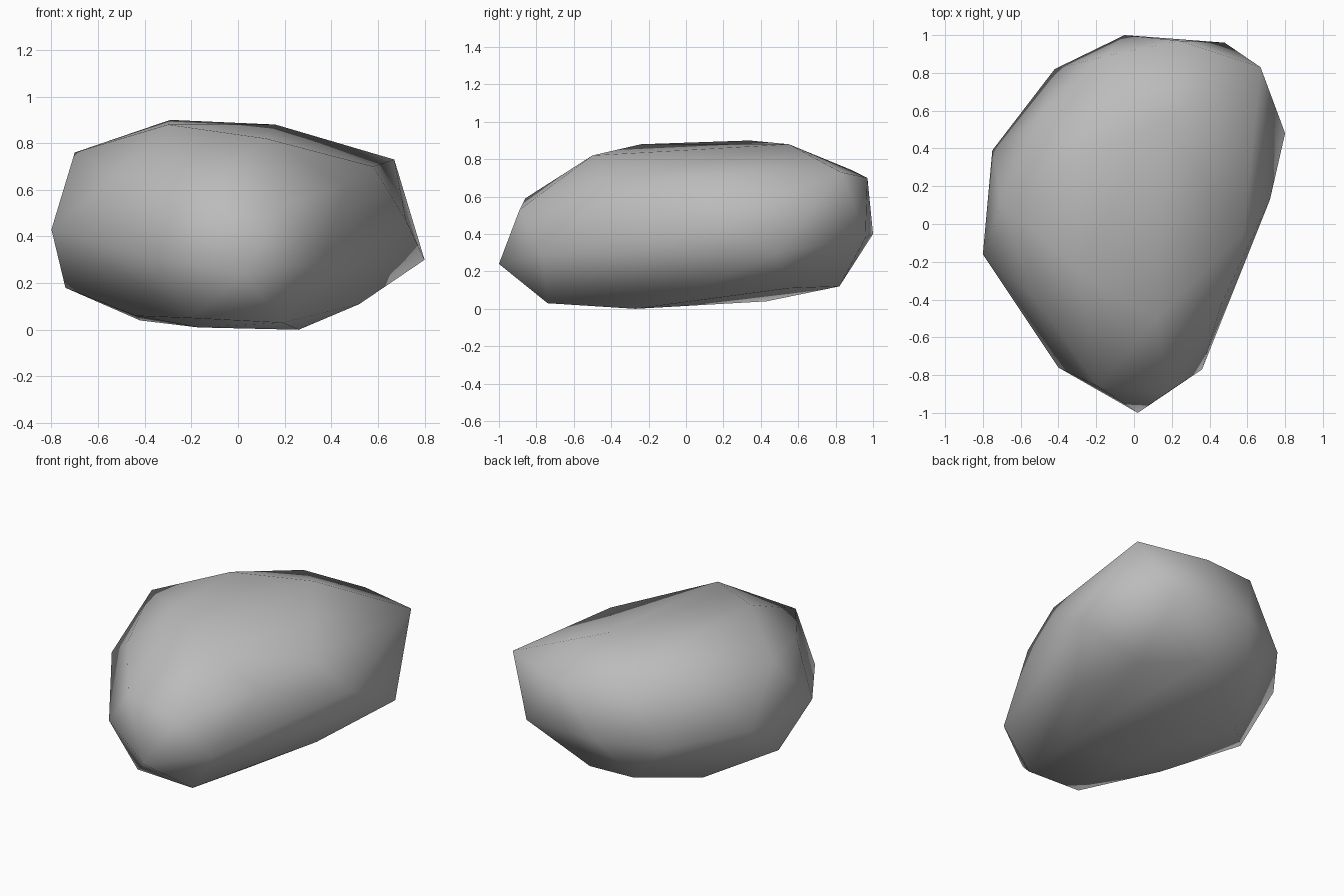
import bpy
import bmesh

# Remove the default cube only
default_cube = bpy.data.objects.get("Cube")
if default_cube is not None:
    bpy.data.objects.remove(default_cube, do_unlink=True)


def make_material(name, colour):
    """Plain single-colour material for viewport and render."""
    material = bpy.data.materials.new(name)
    material.use_nodes = True
    material.diffuse_color = colour
    shader = next(node for node in material.node_tree.nodes if node.type == "BSDF_PRINCIPLED")
    shader.inputs["Base Color"].default_value = colour
    shader.inputs["Roughness"].default_value = 0.8
    return material


def make_hull(name, corner_groups, material):
    """Wrap a triangulated convex skin around the given corners."""
    mesh = bpy.data.meshes.new(name)
    builder = bmesh.new()
    for group in corner_groups:
        for corner in group:
            builder.verts.new(corner)
    hull = bmesh.ops.convex_hull(builder, input=builder.verts[:], use_existing_faces=False)
    # Drop any corner that ended up inside the skin
    loose = [vert for vert in builder.verts if not vert.link_faces]
    bmesh.ops.delete(builder, geom=loose, context="VERTS")
    bmesh.ops.triangulate(builder, faces=builder.faces[:])
    bmesh.ops.recalc_face_normals(builder, faces=builder.faces[:])
    for face in builder.faces:
        face.smooth = True
    builder.to_mesh(mesh)
    builder.free()
    mesh.materials.append(material)
    rock = bpy.data.objects.new(name, mesh)
    bpy.context.scene.collection.objects.link(rock)
    return rock


# Underside corners, resting on the ground
underside = [
    (-.2, -.75, .05), (.19, -.74, .03), (.26, -.27, .0), (-.17, -.26, .01),
    (-.44, -.28, .06), (-.42, .43, .04), (.52, .07, .11), (.42, .55, .11),
    (.12, .82, .12), (-.2, .82, .13), (-.74, .1, .18),
]

# Widest belt, running around from the front tip
belt = [
    (.02, -1, .24), (.36, -.77, .29), (.72, .13, .47), (.8, .48, .3),
    (.48, .96, .38), (-.05, 1, .4), (-.42, .82, .38), (-.75, .39, .42),
    (-.8, -.16, .43), (-.4, -.76, .32),
]

# Shoulder where the sides turn towards the top
shoulder = [
    (-.19, -.86, .59), (.18, -.89, .53), (.46, -.43, .62), (.58, -.05, .7),
    (.67, .83, .73), (.24, .97, .7), (-.15, .89, .74), (-.48, .58, .73),
    (-.7, .11, .76), (-.52, -.4, .66),
]

# Gently rounded crown
crown = [(.12, -.5, .82), (-.3, -.24, .88), (-.29, .34, .9), (.16, .55, .88)]

stone_grey = make_material("stone grey", (0.5, 0.5, 0.5, 1.0))
make_hull("rock", (underside, belt, shoulder, crown), stone_grey)
